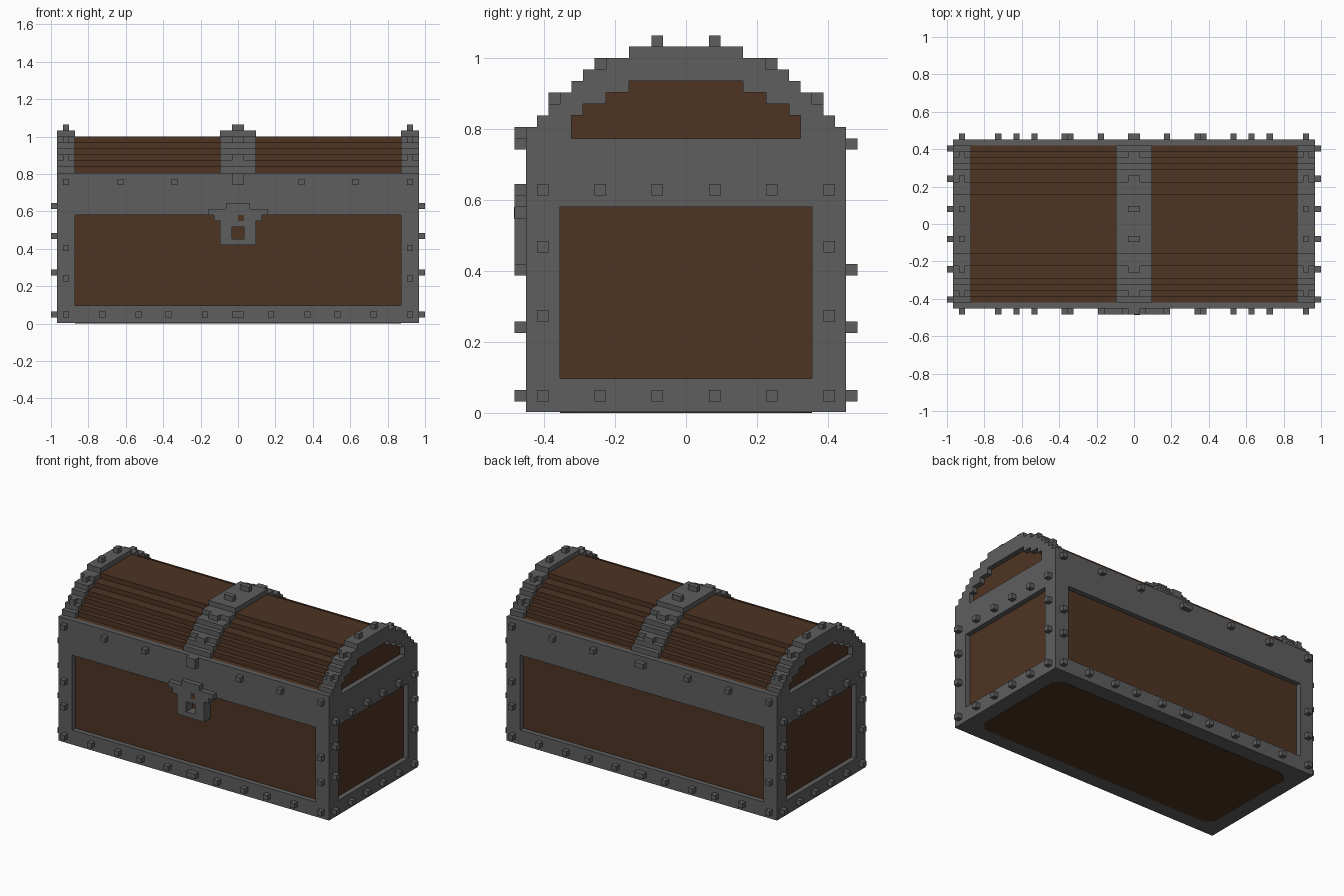
import bpy, bmesh

if "Cube" in bpy.data.objects:
    bpy.data.objects.remove(bpy.data.objects["Cube"])

U = 2 / 62  # one block of the stepped grid


def material(name, colour):
    m = bpy.data.materials.new(name)
    m.diffuse_color = (*colour, 1)
    m.use_nodes = True
    m.node_tree.nodes["Principled BSDF"].inputs["Base Color"].default_value = m.diffuse_color
    return m


METAL = material("grey metal", (0.112, 0.112, 0.112))
WOOD = material("dark brown wood", (0.077, 0.034, 0.016))


def finish(name, bm, mat):
    bmesh.ops.recalc_face_normals(bm, faces=bm.faces)
    bmesh.ops.scale(bm, vec=(U, U, U), verts=bm.verts)
    me = bpy.data.meshes.new(name)
    bm.to_mesh(me)
    bm.free()
    me.materials.append(mat)
    ob = bpy.data.objects.new(name, me)
    bpy.context.collection.objects.link(ob)
    return ob


def boxes(name, mat, items):
    """Each item is (x0, x1, y0, y1, z0, z1) in blocks."""
    bm = bmesh.new()
    for x0, x1, y0, y1, z0, z1 in items:
        vs = bmesh.ops.create_cube(bm, size=1)["verts"]
        for v in vs:
            v.co.x = x1 if v.co.x > 0 else x0
            v.co.y = y1 if v.co.y > 0 else y0
            v.co.z = z1 if v.co.z > 0 else z0
    return finish(name, bm, mat)


def extrude(name, mat, outline, x0, x1):
    """Extrude a closed (y, z) outline along x."""
    bm = bmesh.new()
    f = bm.faces.new([bm.verts.new((x0, y, z)) for y, z in outline])
    g = bmesh.ops.extrude_face_region(bm, geom=[f])["geom"]
    bmesh.ops.translate(bm, vec=(x1 - x0, 0, 0),
                        verts=[v for v in g if isinstance(v, bmesh.types.BMVert)])
    return finish(name, bm, mat)


def stairs(steps, base):
    """Stepped arch from (half width, top) pairs, running from -y to +y."""
    half, low = [], base
    for w, top in steps:
        half += [(-w, low), (-w, top)]
        low = top
    return half + [(-y, z) for y, z in reversed(half)]


OUTER = [(14, 25), (13, 26), (12, 27), (11, 28), (10, 29), (9, 30), (7, 31), (5, 32)]
INNER = [(10, 26), (9, 27), (7, 28), (5, 29)]

# Wooden body and lid
boxes("wooden_body", WOOD, [(-29, 29, -13, 13, 2.5, 18.5)])
extrude("wooden_lid", WOOD, stairs([(w - 1 if w == 14 else w, t - 1) for w, t in OUTER], 23.5), -29, 29)

# Metal frame: base, corner posts, upper band and lid lip
frame = [(-30, 30, -14, 14, 0.08, 3), (-30, 30, -14, 14, 18, 24)]
for s in (-1, 1):
    frame.append((-30, 30, *sorted((13 * s, 14 * s)), 24, 25))
    for t in (-1, 1):
        frame.append((*sorted((27 * s, 30 * s)), *sorted((11 * t, 14 * t)), 3, 18))
boxes("metal_frame", METAL, frame)

# Wooden plate let into the underside, with cut corners
bm = bmesh.new()
pts = [(27, -9.5), (27, 9.5), (25.5, 11), (-25.5, 11),
       (-27, 9.5), (-27, -9.5), (-25.5, -11), (25.5, -11)]
f = bm.faces.new([bm.verts.new((x, y, 0)) for x, y in pts])
g = bmesh.ops.extrude_face_region(bm, geom=[f])["geom"]
bmesh.ops.translate(bm, vec=(0, 0, 0.2), verts=[v for v in g if isinstance(v, bmesh.types.BMVert)])
finish("underside_panel", bm, WOOD)

# Metal arches at the lid ends and the middle strap
arch = stairs(OUTER, 24) + stairs(INNER, 24)[::-1]
extrude("left_lid_arch", METAL, arch, -30, -27)
extrude("right_lid_arch", METAL, arch, 27, 30)
extrude("middle_lid_strap", METAL, stairs(OUTER, 24), -3, 3)

# Rivets
rivets = []


def front_back(x, z, w=0.5, sides=(-1, 1)):
    for s in sides:
        rivets.append((x - w, x + w, *sorted((13.8 * s, 15 * s)), z, z + 1))


for sx in (-1, 1):
    for x in (28.5, 22.5, 16.5, 11.5, 5.5):
        front_back(sx * x, 1)
    for x in (28.5, 19.5, 10.5):
        front_back(sx * x, 23)
    for z in (7, 12):
        front_back(sx * 28.5, z)
    for sy in (-1, 1):
        ends = [(y, z) for y in (12.5, 7.5, 2.5) for z in (1, 19)] + [(12.5, 8), (12.5, 14)]
        for y, z in ends:
            rivets.append((*sorted((29.8 * sx, 31 * sx)), sy * y - 0.5, sy * y + 0.5, z, z + 1))
front_back(0, 1, 1)
front_back(0, 23, 1, (1,))
for x, w in ((-28.5, 0.5), (0, 1), (28.5, 0.5)):
    for sy in (-1, 1):
        for y, z in ((11.5, 27), (7.5, 30), (2.5, 32)):
            rivets.append((x - w, x + w, sy * y - 0.5, sy * y + 0.5, z - 0.2, z + 1))
boxes("rivets", METAL, rivets)

# Lock plate with keyhole, and the catch above it
boxes("lock", METAL, [
    (-3, -1, -15, -13, 13, 17), (1, 3, -15, -13, 13, 17),
    (-1, 1, -15, -13, 13, 14), (-1, 1, -15, -13, 16, 17),
    (-4, 4, -15, -13, 17, 18), (-5, 5, -15, -13.8, 18, 19),
    (-2, 2, -15, -13.8, 19, 20), (-1, 1, -15, -13.8, 23, 25)])
boxes("lock_slot", WOOD, [(0, 1, -15.05, -14.9, 17, 18)])
